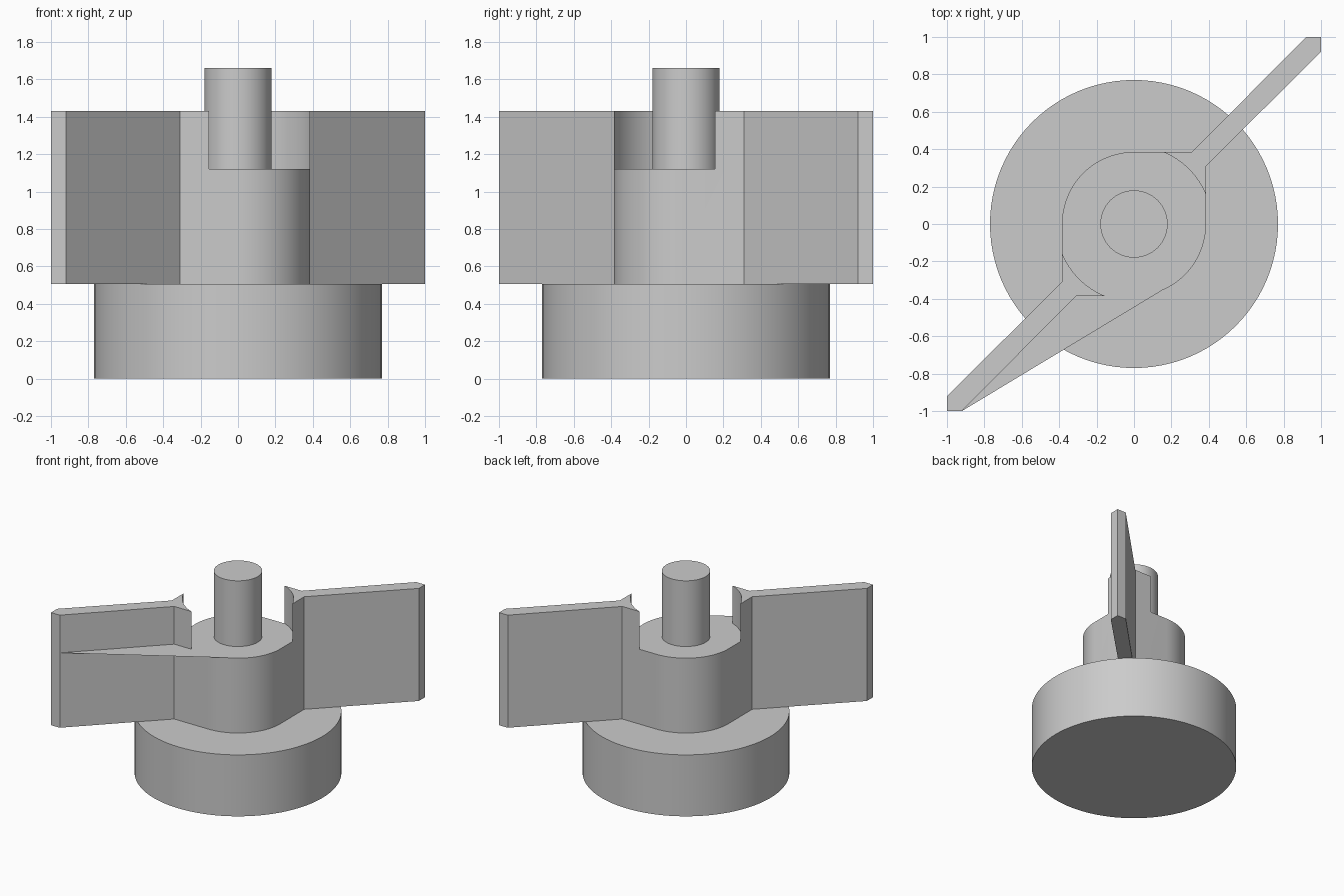
import bpy, bmesh
from math import cos, sin, pi, radians

cube = bpy.data.objects.get("Cube")
if cube:
    bpy.data.objects.remove(cube, do_unlink=True)

# Single plain grey
grey = bpy.data.materials.new("plain grey")
grey.use_nodes = True
colour = (0.6, 0.6, 0.6, 1)
grey.diffuse_color = colour
grey.node_tree.nodes["Principled BSDF"].inputs["Base Color"].default_value = colour


def arc(radius, start, end, steps):
    """Points on an arc, without its end point."""
    angles = [radians(start + (end - start) * i / steps) for i in range(steps)]
    return [(radius * cos(a), radius * sin(a)) for a in angles]


def prism(name, outline, bottom, top):
    """Upright solid from a flat outline, or a single sheet if it has no height."""
    bm = bmesh.new()
    face = bm.faces.new([bm.verts.new((x, y, bottom)) for x, y in outline])
    if top > bottom:
        out = bmesh.ops.extrude_face_region(bm, geom=[face], use_keep_orig=True)
        verts = [v for v in out["geom"] if isinstance(v, bmesh.types.BMVert)]
        bmesh.ops.translate(bm, verts=verts, vec=(0, 0, top - bottom))
        bmesh.ops.recalc_face_normals(bm, faces=bm.faces[:])
    mesh = bpy.data.meshes.new(name)
    bm.to_mesh(mesh)
    bm.free()
    mesh.materials.append(grey)
    obj = bpy.data.objects.new(name, mesh)
    bpy.context.collection.objects.link(obj)
    return obj


def activate(obj):
    bpy.ops.object.select_all(action="DESELECT")
    obj.select_set(True)
    bpy.context.view_layer.objects.active = obj


HUB = 0.385
SHELF = 1.12

# Base disc and central shaft
base = prism("base_disc", arc(0.77, 0, 360, 96), 0, 0.505)
shaft = prism("shaft", arc(0.18, 0, 360, 64), SHELF - 0.02, 1.66)

# Hub with two diagonal wings, one half turned round to make the other
half = [(HUB, 0), (HUB, 0.31), (1, 0.92), (1, 1), (0.92, 1), (0.31, HUB)]
half += arc(HUB, 90, 180, 24)
body = prism("winged_hub", half + [(-x, -y) for x, y in half], 0.505, 1.43)

# Round pocket that lowers the hub between the wings
cutter = prism("pocket_cutter", arc(0.415, 0, 360, 96), SHELF, 1.8)
cutter.hide_render = True
activate(body)
cut = body.modifiers.new("pocket", "BOOLEAN")
cut.operation = "DIFFERENCE"
cut.solver = "EXACT"
cut.object = cutter
bpy.ops.object.modifier_apply(modifier=cut.name)
bpy.data.objects.remove(cutter, do_unlink=True)

# Thin web from the front wing tip to the hub shelf
prism("shelf_web", [(-0.92, -1), (0.15, -0.355), (0, -HUB), (-0.31, -HUB)], SHELF, SHELF)

for obj in (base, shaft, body):
    activate(obj)
    bpy.ops.object.shade_smooth_by_angle(angle=pi / 6)
